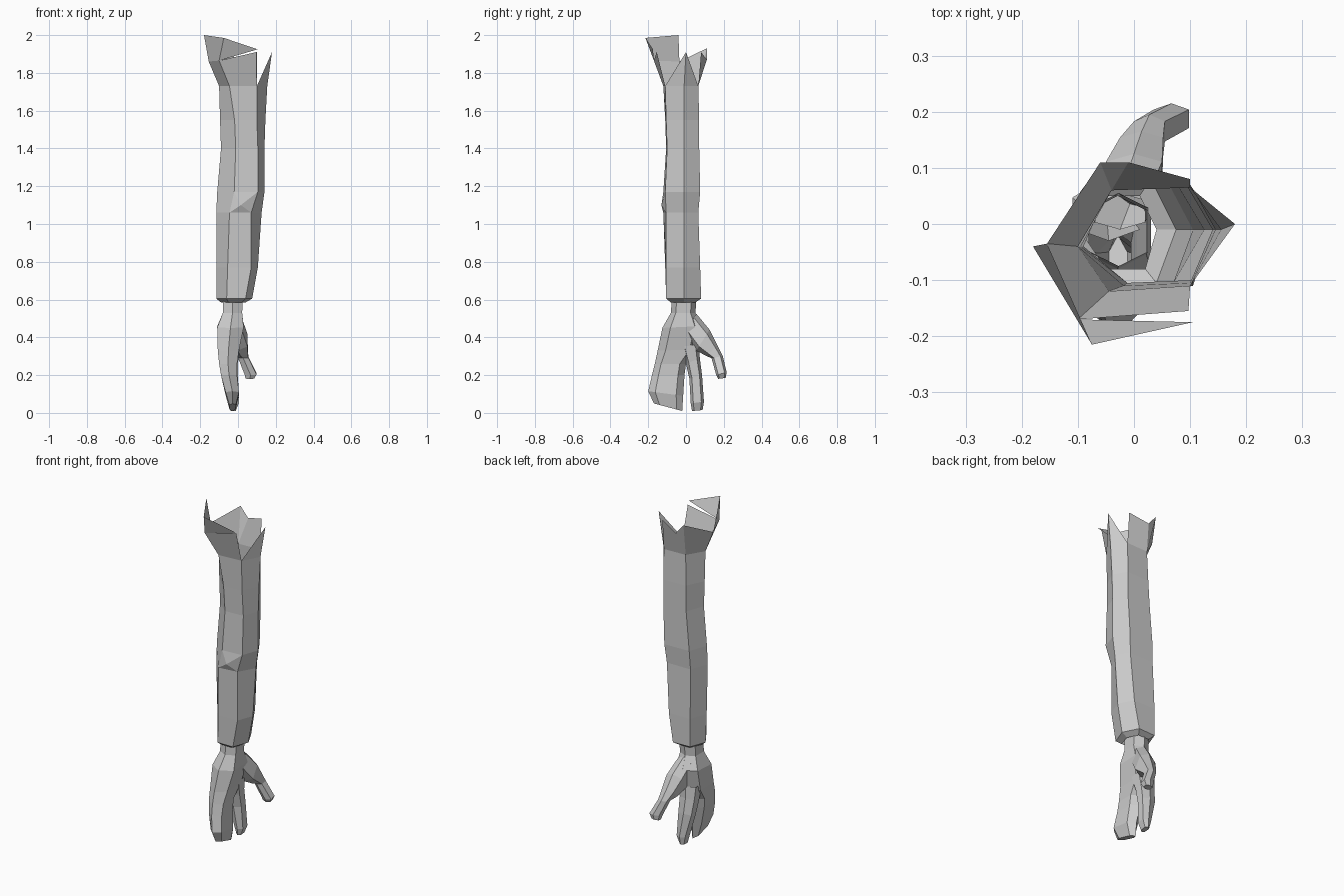
import bpy
import bmesh
from mathutils import Vector

default_cube = bpy.data.objects.get("Cube")
if default_cube:
    bpy.data.objects.remove(default_cube, do_unlink=True)

# One plain grey for the whole arm
GREY = (0.6, 0.6, 0.6, 1.0)
grey = bpy.data.materials.new("plain_grey")
grey.use_nodes = True
grey.diffuse_color = GREY
grey.node_tree.nodes["Principled BSDF"].inputs["Base Color"].default_value = GREY


def finish(name, bm):
    """Turn a bmesh into a flat shaded grey object."""
    mesh = bpy.data.meshes.new(name)
    bm.to_mesh(mesh)
    bm.free()
    mesh.materials.append(grey)
    obj = bpy.data.objects.new(name, mesh)
    bpy.context.scene.collection.objects.link(obj)
    return obj


def loft(bm, rings):
    """Bridge equally long rings of points and return their vertices."""
    rows = [[bm.verts.new(p) for p in ring] for ring in rings]
    for low, high in zip(rows, rows[1:]):
        for i in range(len(low)):
            j = (i + 1) % len(low)
            bm.faces.new((low[i], low[j], high[j], high[i]))
    return rows


def slab_ring(start, end, x_out, x_in, inset=0.2):
    """Six-sided section between two (y, z) edge points, thick along x."""
    a, b = Vector(start), Vector(end)
    near, far = a.lerp(b, inset), a.lerp(b, 1 - inset)
    mid = (x_out + x_in) / 2
    flat = ((mid, a), (x_in, near), (x_in, far),
            (mid, b), (x_out, far), (x_out, near))
    return [(x, p.x, p.y) for x, p in flat]


def limb(name, sections, capped=True):
    """Loft slab sections into a solid; each is start, end, x_out, x_in."""
    bm = bmesh.new()
    rows = loft(bm, [slab_ring(*s) for s in sections])
    if capped:
        bm.faces.new(rows[-1])
    bmesh.ops.recalc_face_normals(bm, faces=bm.faces)
    return finish(name, bm)


# Sleeve: height, then (x, y) of the left ridge, the two front edges,
# the right ridge and the two back edges
def sleeve_ring(z, *points):
    return [(x, y, z) for x, y in points]


sleeve_rings = [
    sleeve_ring(0.585, (.04, -.01), (.02, -.08), (-.05, -.08),
                (-.09, -.02), (-.06, .05), (.01, .05)),
    sleeve_ring(0.605, (.075, -.01), (.04, -.105), (-.06, -.105),
                (-.115, -.02), (-.08, .075), (.03, .08)),
    sleeve_ring(0.77, (.105, -.01), (.07, -.105), (-.055, -.11),
                (-.115, -.03), (-.08, .075), (.06, .075)),
    sleeve_ring(1.06, (.125, -.01), (.07, -.105), (-.045, -.12),
                (-.115, -.04), (-.075, .065), (.08, .065)),
    sleeve_ring(1.17, (.14, -.01), (.105, -.11), (-.02, -.12),
                (-.11, -.04), (-.07, .07), (.09, .075)),
    sleeve_ring(1.4, (.14, -.01), (.105, -.1), (-.012, -.105),
                (-.09, -.04), (-.05, .07), (.1, .07)),
    sleeve_ring(1.55, (.145, -.01), (.1, -.105), (-.018, -.11),
                (-.095, -.04), (-.045, .065), (.1, .07)),
    sleeve_ring(1.73, (.155, -.01), (.1, -.11), (-.045, -.12),
                (-.1, -.04), (-.04, .06), (.1, .065)),
]
bm = bmesh.new()
rows = loft(bm, sleeve_rings)

# Elbow fold: a bulging point in the front panel
low, high = rows[3], rows[4]
panel = next(f for f in bm.faces
             if all(v in f.verts for v in (low[1], low[2], high[1], high[2])))
fold = bmesh.ops.poke(bm, faces=[panel])["verts"][0]
fold.co = (0.015, -0.13, 1.1)

# Torn, flaring rim made of spikes
ridge, front_in, front_out, side, back_out, back_in = rows[-1]
tip = {name: bm.verts.new(co) for name, co in {
    "ridge": (.18, 0, 1.91),
    "front": (.097, -.155, 1.91),
    "corner": (-.1, -.17, 1.865),
    "side": (-.155, -.035, 1.86),
    "back": (-.06, .11, 1.93),
    "dip": (-.01, .11, 1.87),
    "back_in": (.1, .08, 1.91),
    "flap_side": (-.18, -.04, 2.0),
    "flap_corner": (-.075, -.215, 1.985),
    "flap_end": (.105, -.175, 1.925),
}.items()}
rim_faces = (
    (front_in, ridge, tip["ridge"]),
    (ridge, back_in, tip["ridge"]),
    (front_out, front_in, tip["front"], tip["corner"]),
    (side, front_out, tip["corner"], tip["side"]),
    (back_out, side, tip["side"], tip["back"]),
    (back_out, tip["back"], tip["dip"]),
    (back_in, back_out, tip["dip"], tip["back_in"]),
    (tip["side"], tip["corner"], tip["flap_corner"], tip["flap_side"]),
    (tip["corner"], tip["flap_end"], tip["flap_corner"]),
)
for corners in rim_faces:
    bm.faces.new(corners)
bmesh.ops.recalc_face_normals(bm, faces=bm.faces)
finish("sleeve", bm)

# Wrist, palm and the joined outer fingers
limb("palm_and_fingers", [
    ((-.075, .6), (.055, .6), -.08, .025),
    ((-.08, .53), (.05, .53), -.08, .022),
    ((-.125, .45), (.09, .46), -.11, .03),
    ((-.15, .33), (.06, .335), -.107, .005),
    ((-.165, .26), (.0, .26), -.1, -.005),
    ((-.18, .2), (-.008, .2), -.09, -.005),
    ((-.2, .115), (-.015, .09), -.066, .005),
    ((-.17, .05), (-.02, .01), -.045, -.012),
])

# Separate forefinger
limb("forefinger", [
    ((-.03, .36), (.07, .36), -.1, .01),
    ((.0, .26), (.073, .29), -.095, .0),
    ((.018, .18), (.085, .2), -.085, .0),
    ((.025, .05), (.095, .06), -.05, .005),
    ((.032, .01), (.088, .015), -.04, -.012),
])

# Thumb, swung back and inwards
limb("thumb", [
    ((-.01, .42), (.055, .525), -.07, .02),
    ((.055, .33), (.125, .44), -.05, .05),
    ((.11, .3), (.165, .36), -.025, .052),
    ((.135, .29), (.195, .3), .0, .055),
    ((.16, .2), (.215, .215), .035, .098),
    ((.17, .18), (.21, .185), .04, .085),
])
